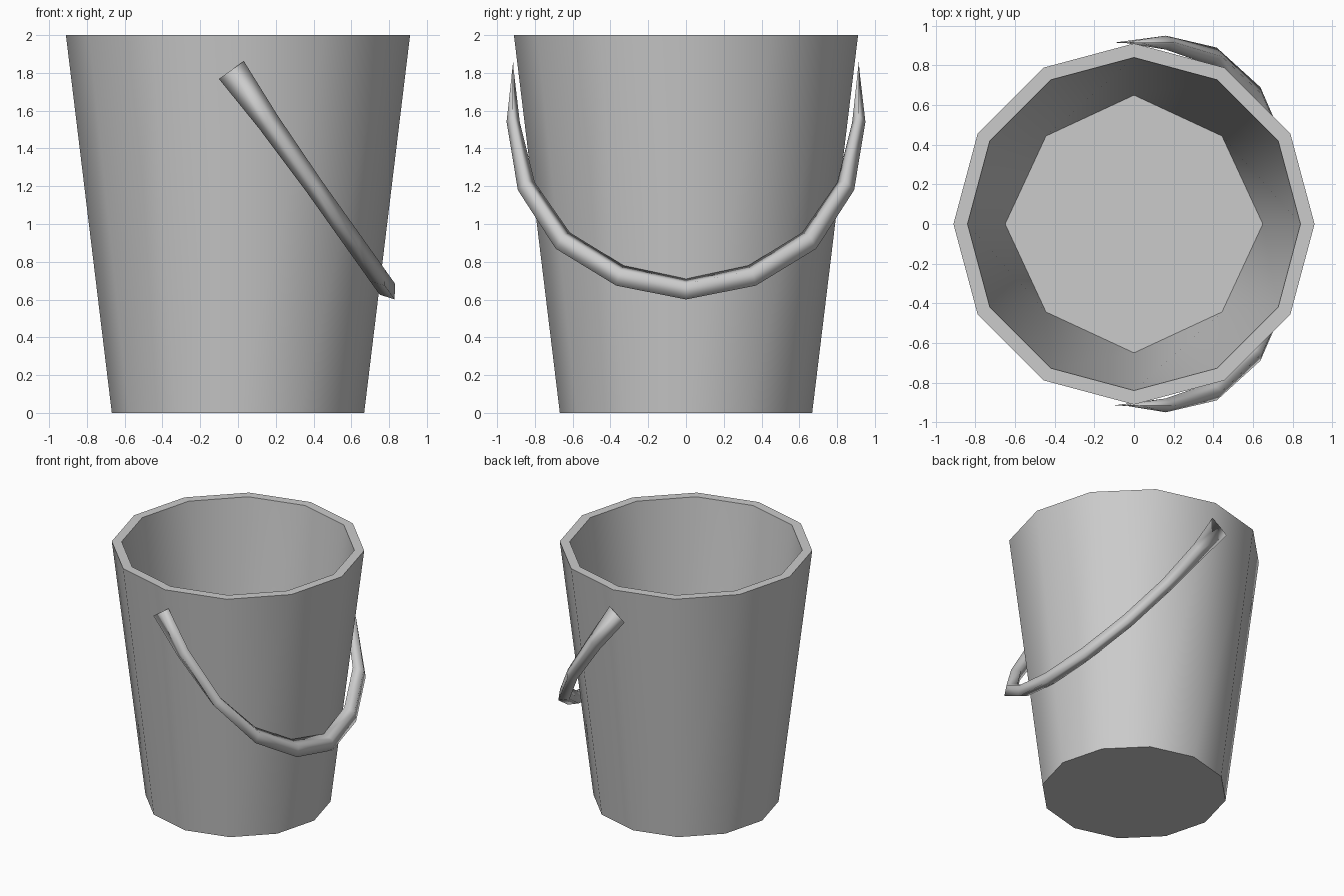
import bpy, bmesh, math
from mathutils import Vector

if "Cube" in bpy.data.objects:
    bpy.data.objects.remove(bpy.data.objects["Cube"])

SIDES = 12

metal = bpy.data.materials.new("grey_metal")
metal.use_nodes = True
grey = (0.6, 0.6, 0.6, 1)
metal.diffuse_color = grey
metal.node_tree.nodes["Principled BSDF"].inputs["Base Color"].default_value = grey


def ring(bm, radius, z):
    step = math.tau / SIDES
    return [bm.verts.new((radius * math.cos(i * step), radius * math.sin(i * step), z))
            for i in range(SIDES)]


def bridge(bm, a, b):
    n = len(a)
    for i in range(n):
        j = (i + 1) % n
        bm.faces.new((a[i], a[j], b[j], b[i]))


def finish(bm, name, angle):
    bmesh.ops.recalc_face_normals(bm, faces=bm.faces)
    mesh = bpy.data.meshes.new(name)
    bm.to_mesh(mesh)
    bm.free()
    mesh.materials.append(metal)
    obj = bpy.data.objects.new(name, mesh)
    bpy.context.collection.objects.link(obj)
    bpy.ops.object.select_all(action='DESELECT')
    obj.select_set(True)
    bpy.context.view_layer.objects.active = obj
    bpy.ops.object.shade_smooth_by_angle(angle=math.radians(angle))
    return obj


# Bucket: outer wall, flat rim, inner wall and floor
bm = bmesh.new()
rings = [ring(bm, r, z) for r, z in ((0.668, 0), (0.911, 2), (0.84, 2), (0.65, 0.08))]
for a, b in zip(rings, rings[1:]):
    bridge(bm, a, b)
bm.faces.new(rings[0])
bm.faces.new(rings[-1])
# Inner floor corners join in diagonal pairs, leaving eight sides
for i in range(1, SIDES, 3):
    p, q = rings[-1][i], rings[-1][i + 1]
    p.co = q.co = (p.co + q.co) / 2
bmesh.ops.remove_doubles(bm, verts=rings[-1], dist=0.001)
finish(bm, "bucket", 60)

# Handle: diamond section swept along an arc in a tilted plane
hinge = Vector((-0.035, 0, 1.815))
down = Vector((0.58, 0, -0.815))
across = Vector((0.815, 0, 0.58))
# outer y, outer drop, inner y, inner drop, half width
half = [
    (0.918, 0.00, 0.912, 0.00, 0.081),
    (0.95, 0.337, 0.88, 0.337, 0.06),
    (0.89, 0.78, 0.80, 0.73, 0.05),
    (0.69, 1.16, 0.615, 1.055, 0.05),
    (0.37, 1.40, 0.33, 1.27, 0.05),
    (0.0, 1.49, 0.0, 1.356, 0.05),
]
stations = half + [(-a, b, -c, d, w) for a, b, c, d, w in reversed(half[:-1])]

bm = bmesh.new()
sections = []
for y_out, s_out, y_in, s_in, w in stations:
    outer = hinge + down * s_out + Vector((0, y_out, 0))
    inner = hinge + down * s_in + Vector((0, y_in, 0))
    mid = (outer + inner) / 2
    sections.append([bm.verts.new(p) for p in
                     (outer, mid + across * w, inner, mid - across * w)])
for a, b in zip(sections, sections[1:]):
    bridge(bm, a, b)
bm.faces.new(sections[0])
bm.faces.new(sections[-1])
finish(bm, "handle", 130)
